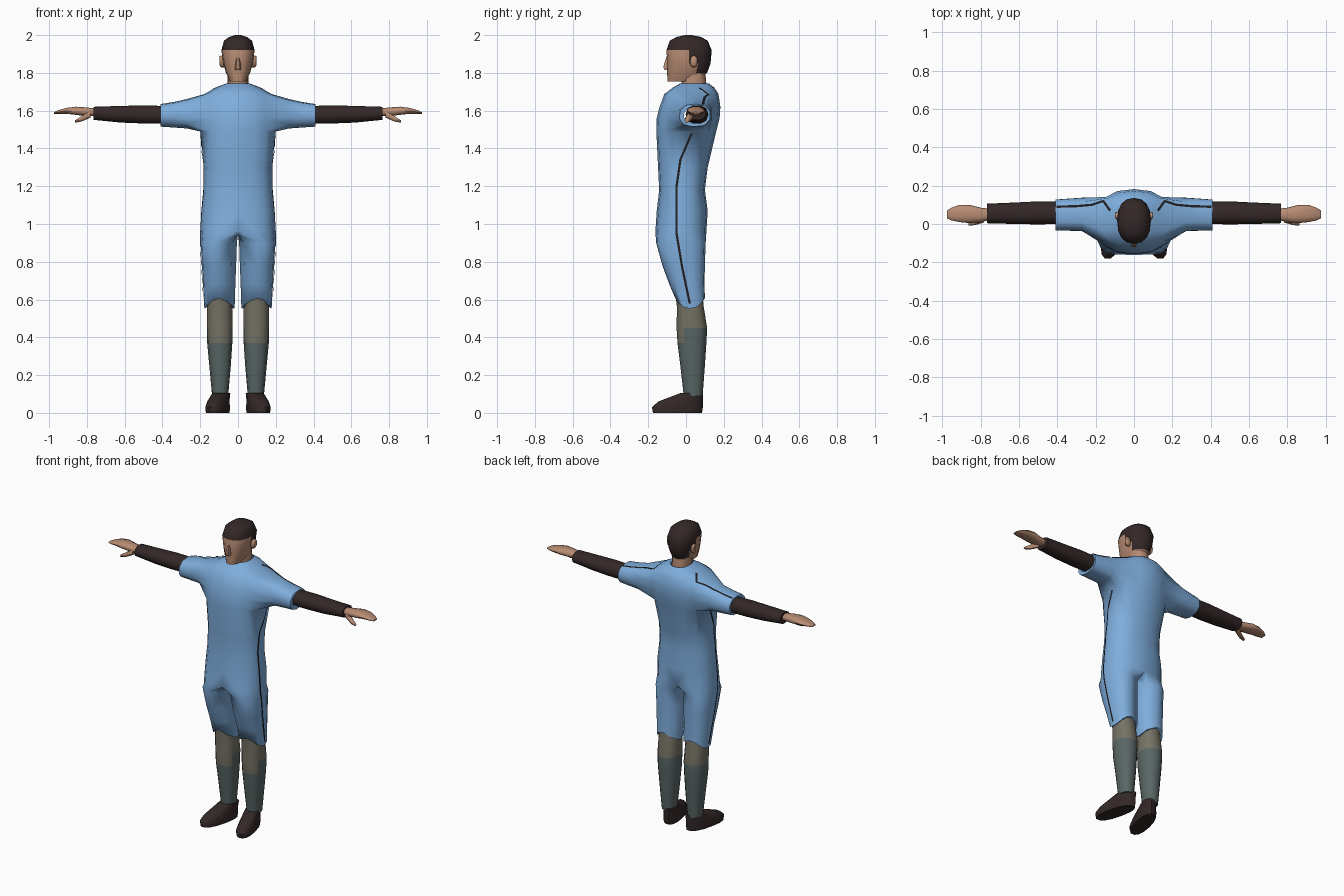
import bpy, bmesh
from math import pi, sin, cos, atan2
from mathutils import Vector
from mathutils.bvhtree import BVHTree

cube = bpy.data.objects.get("Cube")
if cube:
    bpy.data.objects.remove(cube, do_unlink=True)


def material(name, rgb):
    m = bpy.data.materials.new(name)
    m.use_nodes = True
    m.diffuse_color = (*rgb, 1)
    m.node_tree.nodes["Principled BSDF"].inputs["Base Color"].default_value = (*rgb, 1)
    return m


BLUE = material("suit_blue", (.21, .42, .72))
DARK = material("dark_brown", (.034, .021, .021))
SKIN = material("skin", (.47, .26, .17))
KHAKI = material("sock_khaki", (.18, .17, .13))
GREY = material("sock_grey", (.10, .135, .13))
TRIM = material("trim_black", (.015, .013, .015))


def bow(t):
    """Slightly squared circle coordinate."""
    return (1 if t >= 0 else -1) * abs(t) ** .85


def circle(n):
    return [2 * pi * i / n for i in range(n)]


def ring_z(z, x0, x1, y0, y1, angles):
    return [Vector(((x0 + x1) / 2 + (x1 - x0) / 2 * bow(cos(a)),
                    (y0 + y1) / 2 + (y1 - y0) / 2 * bow(sin(a)), z)) for a in angles]


def ring_x(x, y0, y1, z0, z1, angles):
    return [Vector((x, (y0 + y1) / 2 + (y1 - y0) / 2 * bow(cos(a)),
                    (z0 + z1) / 2 + (z1 - z0) / 2 * bow(sin(a)))) for a in angles]


def add(bm, points):
    return [bm.verts.new(p) for p in points]


def bridge(bm, a, b):
    n = len(a)
    for i in range(n):
        j = (i + 1) % n
        bm.faces.new((a[i], a[j], b[j], b[i]))


def extend(bm, loop, point_rings):
    """Continue a closed loop of vertices through more rings."""
    for pts in point_rings:
        new = add(bm, pts)
        bridge(bm, loop, new)
        loop = new
    return loop


def shrink(pts, f):
    c = sum(pts, Vector()) / len(pts)
    return [c + (p - c) * f for p in pts]


def finish(name, bm, mats, mirror=True, rule=None, sharp=60):
    bmesh.ops.recalc_face_normals(bm, faces=bm.faces)
    if rule:
        for f in bm.faces:
            f.material_index = rule(f.calc_center_median(), f.normal)
    me = bpy.data.meshes.new(name)
    bm.to_mesh(me)
    bm.free()
    for m in mats:
        me.materials.append(m)
    for p in me.polygons:
        p.use_smooth = True
    me.set_sharp_from_angle(angle=sharp * pi / 180)
    ob = bpy.data.objects.new(name, me)
    bpy.context.collection.objects.link(ob)
    if mirror:
        ob.modifiers.new("Mirror", "MIRROR")
    return ob


def loft(name, rings, mats, **kw):
    bm = bmesh.new()
    first = add(bm, rings[0])
    last = extend(bm, first, rings[1:])
    bm.faces.new(first)
    bm.faces.new(last)
    return finish(name, bm, mats, **kw)


# Suit: half torso with an armhole, mirrored
ARC = [-pi / 2 + pi * i / 8 for i in range(9)]
TORSO = [(1.745, .06, -.03, .12), (1.722, .12, -.07, .15), (1.688, .178, -.115, .172),
         (1.62, .196, -.14, .182), (1.56, .2, -.155, .178), (1.49, .2, -.157, .16),
         (1.3, .18, -.148, .115), (1.18, .184, -.142, .1), (1.07, .194, -.155, .115),
         (.96, .2, -.162, .108)]
bm = bmesh.new()
body = [add(bm, ring_z(z, -w, w, f, b, ARC)) for z, w, f, b in TORSO]
for k in range(len(body) - 1):
    for i in range(8):
        if not (2 <= k < 5 and 2 <= i < 6):
            bm.faces.new((body[k][i], body[k][i + 1], body[k + 1][i + 1], body[k + 1][i]))

# Suit sleeve grown from the armhole, with a turned-in cuff
hole = body[5][2:7] + [body[4][6], body[3][6]] + body[2][6:1:-1] + [body[3][2], body[4][2]]
around = [atan2((v.co.z - 1.587) / .1, (v.co.y - .02) / .12) for v in hole]
SLEEVE = [(.27, -.04, .14, 1.505, 1.662), (.34, -.037, .135, 1.51, 1.646),
          (.41, -.036, .13, 1.515, 1.635)]
rings = [ring_x(*s, around) for s in SLEEVE]
extend(bm, hole, rings + [shrink(rings[-1], .7)])

# Suit leg grown from the hip, with a wavy hem
crotch = add(bm, [Vector((0, y, .945)) for y in (.05, -.02, -.09)])
around = ARC + [pi / 2 + pi / 4 * j for j in (1, 2, 3)]
THIGH = [(.9, .006, .198, -.158, .104), (.78, .01, .191, -.125, .1),
         (.68, .014, .185, -.088, .098), (.58, .018, .178, -.057, .1)]
rings = [ring_z(*t, around) for t in THIGH]
for p, a in zip(rings[-1], around):
    p.z -= .028 * cos(2 * a)
extend(bm, body[-1] + crotch, rings + [shrink(rings[-1], .85)])
bmesh.ops.recalc_face_normals(bm, faces=bm.faces)
surface = BVHTree.FromBMesh(bm)
finish("suit", bm, [BLUE], sharp=75)


# Trim lines laid on the suit surface
def trim(name, path, direction, across):
    d, w = Vector(direction), Vector(across) * .006
    pts = []
    for a, b in zip(path, path[1:]):
        pts += [Vector(a).lerp(Vector(b), t / 8) for t in range(8)]
    pts.append(Vector(path[-1]))
    bm = bmesh.new()
    prev = None
    for p in pts:
        hits = [surface.ray_cast(p + s * w - d * 2, d)[0] for s in (-1, 1)]
        pair = add(bm, [h - d * .004 for h in hits]) if all(hits) else None
        if prev and pair:
            bm.faces.new((prev[0], prev[1], pair[1], pair[0]))
        prev = pair
    finish(name, bm, [TRIM])


trim("side_trim", [(0, .03, 1.48), (0, -.03, 1.34), (0, -.05, 1.2), (0, -.05, .95),
                   (0, -.02, .77), (0, .02, .58)], (-1, 0, 0), (0, 1, 0))
trim("shoulder_trim", [(.125, .07, 0), (.16, .12, 0)], (0, 0, -1), (.7, -.7, 0))
trim("sleeve_trim", [(.16, .12, 0), (.22, .1, 0), (.3, .093, 0), (.405, .09, 0)],
     (0, 0, -1), (0, 1, 0))

# Forearm, hand and thumb
FOREARM = [(.39, 0, .118, 1.53, 1.627), (.5, -.002, .118, 1.53, 1.63),
           (.62, 0, .112, 1.535, 1.627), (.765, .004, .106, 1.55, 1.622)]
loft("undersleeve", [ring_x(*r, circle(10)) for r in FOREARM], [DARK])
HAND = [(.755, .02, .08, 1.57, 1.612), (.8, .01, .085, 1.57, 1.618),
        (.86, .005, .1, 1.577, 1.622), (.91, .01, .1, 1.583, 1.615),
        (.95, .018, .086, 1.583, 1.603), (.975, .03, .07, 1.583, 1.592)]
loft("hand", [ring_x(*r, circle(10)) for r in HAND], [SKIN])
THUMB = [(.782, .008, .048, 1.56, 1.6), (.83, -.006, .026, 1.54, 1.572),
         (.862, -.008, .012, 1.536, 1.55)]
loft("thumb", [ring_x(*r, circle(6)) for r in THUMB], [SKIN])

# Lower leg with a two-tone sock
SHIN = [(.66, .03, .168, -.06, .085), (.56, .03, .165, -.048, .094),
        (.45, .028, .165, -.05, .112), (.37, .03, .163, -.045, .108),
        (.25, .038, .152, -.03, .1), (.09, .052, .137, -.012, .088)]
loft("lower_leg", [ring_z(*r, circle(12)) for r in SHIN], [GREY, KHAKI],
     rule=lambda c, n: int(c.z > .45 or (c.z > .37 and n.y < -.3)))

# Shoe, toe turned outward
SHOE = [(0, .045, .15, -.178, .088), (.03, .042, .153, -.183, .092),
        (.06, .048, .148, -.15, .092), (.105, .05, .14, -.03, .09)]
rings = [ring_z(*r, circle(14)) for r in SHOE]
for p in sum(rings, []):
    p.x -= .22 * p.y
loft("shoe", rings, [DARK], sharp=45)

# Neck, head with hair, nose and ears
NECK = [(1.69, .06, -.03, .11), (1.74, .056, -.024, .108), (1.82, .056, -.02, .1)]
loft("neck", [ring_z(z, -w, w, f, b, circle(12)) for z, w, f, b in NECK], [SKIN], mirror=False)
HEAD = [(1.754, .042, -.098, .05), (1.80, .064, -.1, .112), (1.85, .078, -.1, .13),
        (1.92, .088, -.103, .136), (1.97, .074, -.086, .115), (1.99, .048, -.05, .08),
        (2, .015, -.005, .03)]


def hair(c, n):
    return int(c.z > 1.92 or (c.z > 1.85 and c.y > -.01) or (c.z > 1.8 and c.y > .04))


loft("head", [ring_z(z, -w, w, f, b, circle(16)) for z, w, f, b in HEAD], [SKIN, DARK],
     mirror=False, rule=hair)
NOSE = [(1.815, .016, -.114, -.08), (1.832, .017, -.123, -.08), (1.89, .007, -.103, -.08)]
loft("nose", [ring_z(z, -w, w, f, b, circle(6)) for z, w, f, b in NOSE], [SKIN], mirror=False)
EAR = [(.07, .02, .055, 1.83, 1.885), (.09, .022, .062, 1.828, 1.892),
       (.098, .032, .06, 1.84, 1.888)]
loft("ear", [ring_x(*r, circle(8)) for r in EAR], [SKIN])
